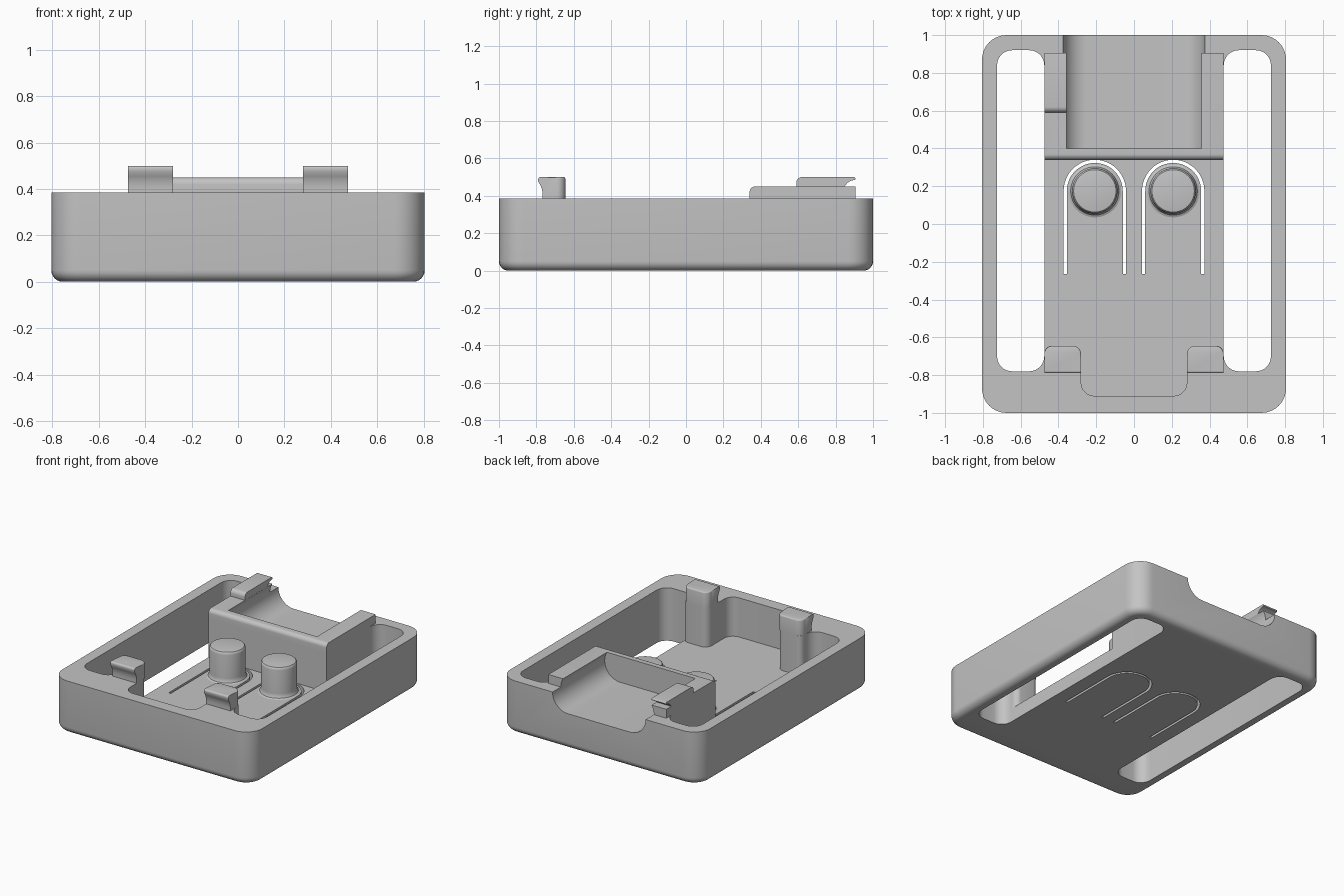
import bpy, bmesh, math
from mathutils import Vector

if "Cube" in bpy.data.objects:
    bpy.data.objects.remove(bpy.data.objects["Cube"])

grey = bpy.data.materials.new("light_grey")
grey.diffuse_color = (0.55, 0.55, 0.55, 1)
grey.use_nodes = True
grey.node_tree.nodes["Principled BSDF"].inputs["Base Color"].default_value = grey.diffuse_color
RIM, FLOOR, TOP = 0.385, 0.10, 0.45


def fillet(points, seg=8):
    """Round each (x, y, radius) corner of a closed outline."""
    out = []
    for i, (x, y, r) in enumerate(points):
        p = Vector((x, y))
        if r == 0:
            out.append(p)
            continue
        a = (Vector(points[i - 1][:2]) - p).normalized()
        b = (Vector(points[(i + 1) % len(points)][:2]) - p).normalized()
        half = a.angle(b) / 2
        c = p + (a + b).normalized() * r / math.sin(half)
        s = p + a * r / math.tan(half) - c
        e = p + b * r / math.tan(half) - c
        turn = math.atan2(s.x * e.y - s.y * e.x, s.dot(e))
        for k in range(seg + 1):
            t = turn * k / seg
            out.append(c + Vector((s.x * math.cos(t) - s.y * math.sin(t),
                                   s.x * math.sin(t) + s.y * math.cos(t))))
    return out


def rect(x0, x1, y0, y1, r):
    return fillet([(x0, y0, r), (x1, y0, r), (x1, y1, r), (x0, y1, r)])


def prism(name, outline, lo, hi, axis="z", bevels=()):
    """Extrude an outline along an axis; bevels = (edge test, width, segments)."""
    place = {"z": lambda u, v, w: (u, v, w),
             "y": lambda u, v, w: (u, w, v),
             "x": lambda u, v, w: (w, u, v)}[axis]
    bm = bmesh.new()
    low = [bm.verts.new(place(u, v, lo)) for u, v in outline]
    high = [bm.verts.new(place(u, v, hi)) for u, v in outline]
    n = len(low)
    bm.faces.new(low[::-1])
    bm.faces.new(high)
    for i in range(n):
        j = (i + 1) % n
        bm.faces.new((low[i], low[j], high[j], high[i]))
    bmesh.ops.recalc_face_normals(bm, faces=bm.faces[:])
    for test, width, seg in bevels:
        edges = [e for e in bm.edges if test(e.verts[0].co, e.verts[1].co)]
        bmesh.ops.bevel(bm, geom=edges, offset=width, segments=seg,
                        profile=0.5, affect="EDGES", clamp_overlap=True)
    return make(name, bm)


def make(name, bm):
    me = bpy.data.meshes.new(name)
    bm.to_mesh(me)
    bm.free()
    me.materials.append(grey)
    ob = bpy.data.objects.new(name, me)
    bpy.context.collection.objects.link(ob)
    return ob


def cut(target, cutter):
    mod = target.modifiers.new("cut", "BOOLEAN")
    mod.operation, mod.solver, mod.object = "DIFFERENCE", "EXACT", cutter
    bpy.context.view_layer.objects.active = target
    bpy.ops.object.modifier_apply(modifier=mod.name)
    bpy.data.objects.remove(cutter)


def channel_cutter():
    # cradle cross-section: round sides, flat bottom, slightly closed at the top
    side = []
    for k in range(19):
        t = math.radians(-90 + k * 7)
        side.append((0.25 + 0.125 * math.cos(t), RIM + 0.125 * math.sin(t)))
    side.append((side[-1][0], 0.7))
    outline = side + [(-x, z) for x, z in reversed(side)]
    return prism("channel_cutter", outline, 0.40, 1.1, "y")


# Tray shell with rounded corners and a rounded bottom edge
tray = prism("tray", rect(-0.805, 0.805, -1, 1, 0.13), 0, RIM,
             bevels=[(lambda a, b: a.z < 1e-5 and b.z < 1e-5, 0.05, 6)])

# Long side openings
for x0, x1 in ((-0.725, -0.475), (0.475, 0.725)):
    cut(tray, prism("side_cutter", rect(x0, x1, -0.78, 0.92, 0.08), -0.2, 0.8))

# Central well, leaving a post on each side of the front recess
right = [(0.28, -0.91, 0.07), (0.28, -0.645, 0.05), (0.475, -0.645, 0.04),
         (0.475, -0.69, 0), (0.5, -0.69, 0), (0.5, 0.34, 0)]
well = right + [(-x, y, r) for x, y, r in reversed(right)]
cut(tray, prism("well_cutter", fillet(well), FLOOR, 0.8))

# Arched slits that make the two spring tongues
for cx in (-0.2075, 0.2075):
    arc = [math.pi * k / 24 for k in range(25)]
    slit = [(cx + 0.165, -0.265)]
    slit += [(cx + 0.165 * math.cos(t), 0.175 + 0.165 * math.sin(t)) for t in arc]
    slit += [(cx - 0.165, -0.265), (cx - 0.148, -0.265)]
    slit += [(cx + 0.148 * math.cos(t), 0.175 + 0.148 * math.sin(t)) for t in reversed(arc)]
    slit += [(cx + 0.148, -0.265)]
    cut(tray, prism("slit_cutter", slit, -0.1, 0.2))
cut(tray, channel_cutter())

# Raised top of the rear cradle
cradle = prism("cradle_top",
               fillet([(0.34, RIM, 0), (0.905, RIM, 0), (0.905, TOP, 0), (0.34, TOP, 0.03)]),
               -0.475, 0.475, "x")
cut(cradle, channel_cutter())

# Rear catch on the left cradle wall, with an undercut lip
catch = [(0.59, TOP, 0), (0.59, 0.5, 0.03), (0.907, 0.5, 0.008), (0.905, 0.486, 0),
         (0.88, 0.48, 0), (0.862, 0.468, 0), (0.848, TOP, 0)]
rear_catch = prism("rear_catch", fillet(catch, 6), -0.475, -0.357, "x")

# Front clips on top of the posts
clip = [(-0.645, RIM, 0), (-0.645, 0.5, 0), (-0.79, 0.5, 0.012), (-0.79, 0.475, 0),
        (-0.778, 0.455, 0), (-0.77, 0.435, 0), (-0.766, 0.41, 0), (-0.766, RIM, 0)]
clips = []
for name, x0, x1 in (("front_clip_left", -0.475, -0.28), ("front_clip_right", 0.28, 0.475)):
    clips.append(prism(name, fillet(clip, 6), x0, x1, "x", bevels=[
        (lambda a, b: min(a.y, b.y) > -0.646 and abs(a.z - b.z) > 0.05, 0.045, 8),
        (lambda a, b: min(a.z, b.z) > 0.4999 and min(a.y, b.y) > -0.695
         and max(a.y, b.y) > -0.689, 0.012, 3)]))

# Round buttons on the tongues, with soft top edge and flared base
buttons = []
PROFILE = [(0.14, FLOOR), (0.128, 0.106), (0.121, 0.12), (0.12, 0.135), (0.12, 0.305),
           (0.118, 0.316), (0.112, 0.323), (0.104, 0.325)]
for name, cx in (("button_left", -0.2075), ("button_right", 0.2075)):
    bm = bmesh.new()
    rings = [[bm.verts.new((cx + r * math.cos(math.tau * k / 48),
                            0.175 + r * math.sin(math.tau * k / 48), z))
              for k in range(48)] for r, z in PROFILE]
    for a, b in zip(rings, rings[1:]):
        for k in range(48):
            j = (k + 1) % 48
            bm.faces.new((a[k], a[j], b[j], b[k]))
    bm.faces.new(rings[-1])
    buttons.append(make(name, bm))

# Smooth the fillets and keep the hard edges
bpy.ops.object.select_all(action="DESELECT")
for ob in [tray, cradle, rear_catch] + clips + buttons:
    ob.select_set(True)
bpy.context.view_layer.objects.active = tray
bpy.ops.object.shade_smooth_by_angle(angle=math.radians(32))
